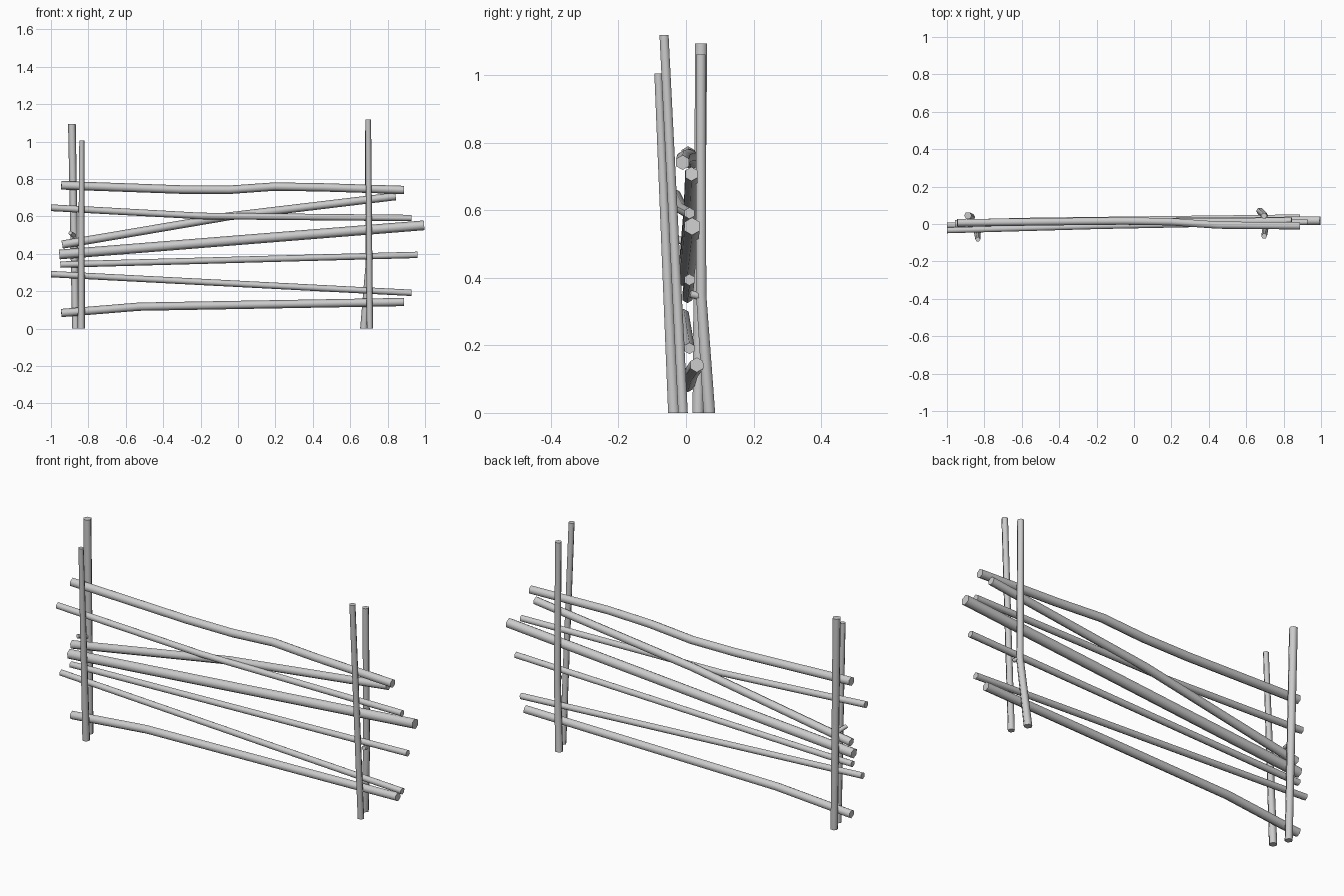
import bpy, bmesh, math
from mathutils import Vector

if "Cube" in bpy.data.objects:
    bpy.data.objects.remove(bpy.data.objects["Cube"])


def stick(name, points, radii, sides=6):
    """Closed six-sided pole swept along a short path, with a radius per point."""
    pts = [Vector(p) for p in points]
    n = len(pts)
    if len(radii) != n:  # taper from first to last radius
        radii = [radii[0] + (radii[-1] - radii[0]) * i / (n - 1) for i in range(n)]
    bm = bmesh.new()
    rings = []
    upright = abs((pts[-1] - pts[0]).normalized().z) > 0.8
    ref = Vector((1, 0, 0)) if upright else Vector((0, 0, 1))
    for i, p in enumerate(pts):
        # posts keep level cuts, rails are cut square to their direction
        d = Vector((0, 0, 1)) if upright else (pts[min(i + 1, n - 1)] - pts[max(i - 1, 0)]).normalized()
        u = (ref - d * ref.dot(d)).normalized()
        v = d.cross(u)
        rings.append([bm.verts.new(p + radii[i] * (u * math.cos(a) + v * math.sin(a)))
                      for a in (2 * math.pi * k / sides for k in range(sides))])
    for a, b in zip(rings, rings[1:]):
        for k in range(sides):
            j = (k + 1) % sides
            bm.faces.new((a[k], a[j], b[j], b[k]))
    bm.faces.new(rings[0][::-1])
    bm.faces.new(rings[-1])
    bmesh.ops.recalc_face_normals(bm, faces=bm.faces)
    me = bpy.data.meshes.new(name)
    bm.to_mesh(me)
    bm.free()
    ob = bpy.data.objects.new(name, me)
    bpy.context.collection.objects.link(ob)
    # smooth round the pole, sharp at the cut ends
    bpy.ops.object.select_all(action='DESELECT')
    ob.select_set(True)
    bpy.context.view_layer.objects.active = ob
    bpy.ops.object.shade_smooth_by_angle(angle=math.radians(70))


# Upright posts, a pair at each end
stick("left_back_post", [(-0.868, 0.036, 0), (-0.888, 0.045, 1.093)], [0.019, 0.0205])
stick("left_front_post", [(-0.838, -0.036, 0), (-0.835, -0.082, 1.005)], [0.0195, 0.0135])
stick("right_front_post", [(0.705, -0.009, 0), (0.696, -0.065, 1.118)], [0.0165, 0.0155])
stick("right_back_post", [(0.673, 0.069, 0), (0.70, 0.045, 0.35), (0.695, 0.044, 1.06)],
      [0.02, 0.0175, 0.0165])

# Horizontal rails, top to bottom
stick("top_rail", [(-0.945, 0.006, 0.766), (-0.30, 0.014, 0.743), (-0.045, 0.016, 0.742),
                   (0.195, 0.012, 0.759), (0.45, -0.006, 0.755), (0.887, -0.01, 0.741)], [0.023, 0.022])
stick("upper_rail", [(-1.0, -0.034, 0.646), (-0.2, -0.012, 0.602), (0.928, 0.01, 0.591)], [0.018, 0.017])
stick("diagonal_rail", [(-0.94, 0.0, 0.449), (-0.05, 0.012, 0.6), (0.843, 0.016, 0.707)], [0.022, 0.021])
stick("thick_middle_rail", [(-0.955, 0.0, 0.396), (0.995, 0.018, 0.552)], [0.026, 0.026])
stick("thin_middle_rail", [(-0.95, 0.004, 0.342), (0.959, 0.01, 0.394)], [0.017, 0.017])
stick("lower_rail", [(-1.0, -0.007, 0.291), (0.928, 0.01, 0.191)], [0.017, 0.017])
stick("bottom_rail", [(-0.945, 0.005, 0.083), (-0.53, 0.015, 0.117), (0.887, 0.032, 0.142)], [0.022, 0.022])

# Short twig stubs on the back posts
stick("left_twig", [(-0.876, 0.036, 0.495), (-0.896, -0.022, 0.512)], [0.013, 0.011])
stick("right_twig", [(0.70, 0.045, 0.345), (0.707, 0.012, 0.352)], [0.013, 0.011])
